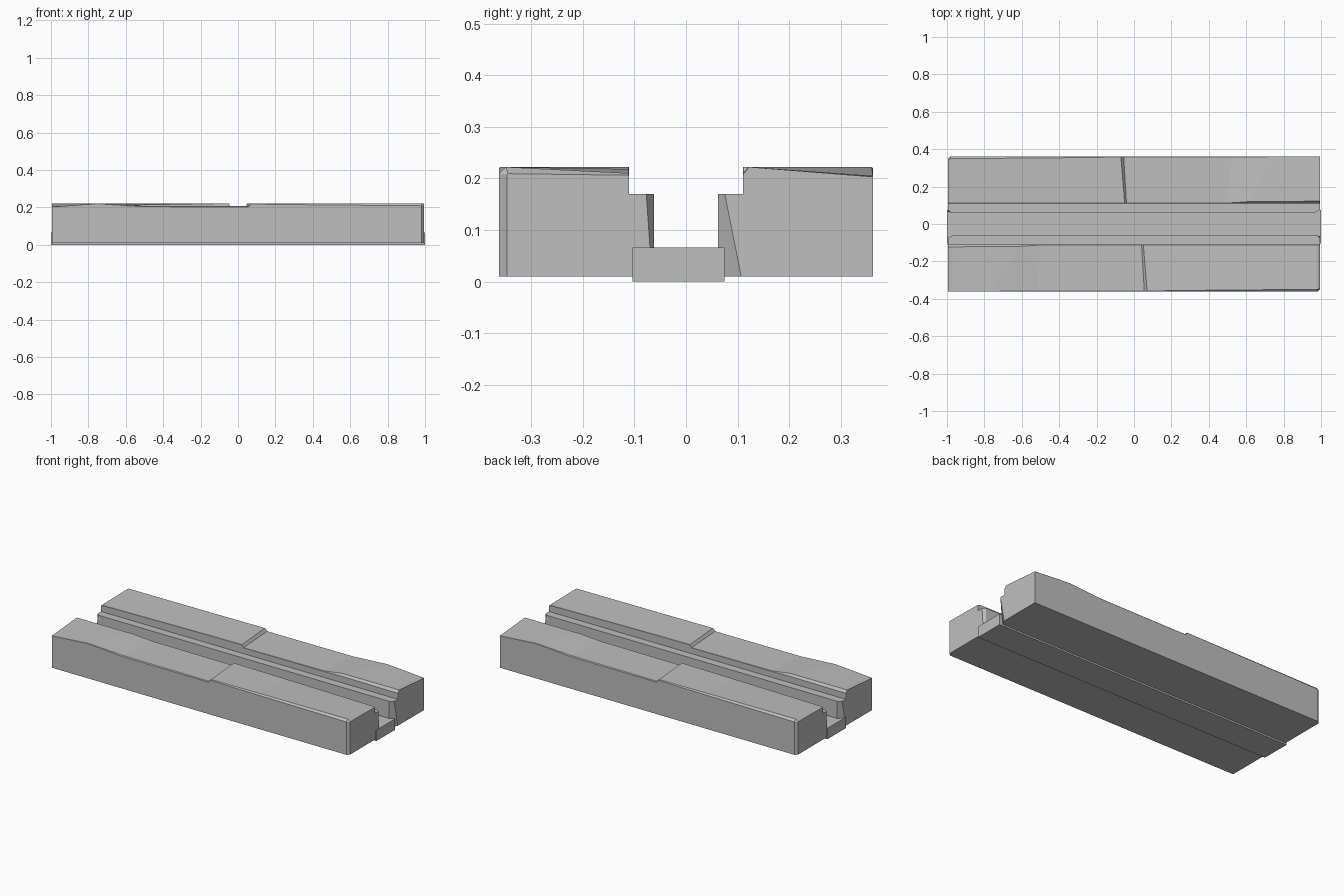
import bpy
import bmesh
from math import pi
from mathutils import Matrix

cube = bpy.data.objects.get("Cube")
if cube:
    bpy.data.objects.remove(cube, do_unlink=True)

grey = bpy.data.materials.new("stone_grey")
grey.use_nodes = True
colour = (0.52, 0.52, 0.52, 1)
grey.diffuse_color = colour
grey.node_tree.nodes["Principled BSDF"].inputs["Base Color"].default_value = colour

OUTER, STEP, LIP = -0.362, -0.11, -0.062
BASE, LEDGE = 0.01, 0.17


def section(x_out, x_in, z_out, z_in, bevel_out=0.0, bevel_in=0.0,
            side=OUTER, lip_top=LIP, lip_low=LIP, x_end=None):
    """One cross-section of a slab, running from outer foot to inner foot."""
    x_low = x_in if x_end is None else x_end
    return [
        (x_out, side, BASE),
        (x_out, side, z_out - bevel_out),
        (x_out, side + bevel_out, z_out),
        (x_in, STEP - bevel_in, z_in),
        (x_in, STEP, z_in - bevel_in * 1.3),
        (x_low, STEP, LEDGE),
        (x_low, lip_top, LEDGE),
        (x_low, lip_low, BASE),
    ]


def finish(bm, name):
    bmesh.ops.remove_doubles(bm, verts=bm.verts, dist=0.0001)
    bmesh.ops.recalc_face_normals(bm, faces=bm.faces)
    mesh = bpy.data.meshes.new(name)
    bm.to_mesh(mesh)
    bm.free()
    mesh.materials.append(grey)
    obj = bpy.data.objects.new(name, mesh)
    bpy.context.collection.objects.link(obj)


def slab(name, turn):
    """Worn stone slab lofted along its length; one half sits lower."""
    rings = [
        section(-0.995, -0.995, 0.203, 0.222, 0, 0.012,
                lip_top=-0.075, lip_low=-0.107),
        section(-0.97, -0.97, 0.205, 0.222, 0, 0.012),
        section(-0.75, -0.62, 0.222, 0.222, 0.002, 0.01),
        section(-0.52, -0.5, 0.209, 0.209, 0.005, 0.002),
        section(0.055, 0.04, 0.207, 0.206, 0.004, 0.001),
        section(0.07, 0.05, 0.222, 0.222, 0.004, 0.001),
        section(0.4, 0.4, 0.222, 0.218, 0.008, 0.001),
        section(0.98, 0.98, 0.222, 0.21, 0.013, 0.001),
        section(0.995, 0.995, 0.209, 0.206, 0.002, 0.001,
                side=-0.347, lip_top=-0.077, lip_low=-0.066),
    ]
    bm = bmesh.new()
    loops = [[bm.verts.new(p) for p in ring] for ring in rings]
    for a, b in zip(loops, loops[1:]):
        for i in range(len(a)):
            j = (i + 1) % len(a)
            bm.faces.new((a[i], a[j], b[j], b[i]))
    bm.faces.new(loops[0])
    bm.faces.new(loops[-1])
    bmesh.ops.transform(bm, matrix=Matrix.Rotation(turn, 4, 'Z'), verts=bm.verts)
    finish(bm, name)


slab("front_slab", 0)
slab("back_slab", pi)

# Channel floor between the slabs
bm = bmesh.new()
bmesh.ops.create_cube(bm, size=1)
bmesh.ops.scale(bm, vec=(2, 0.179, 0.066), verts=bm.verts)
bmesh.ops.translate(bm, vec=(0, -0.0145, 0.033), verts=bm.verts)
finish(bm, "channel_floor")
